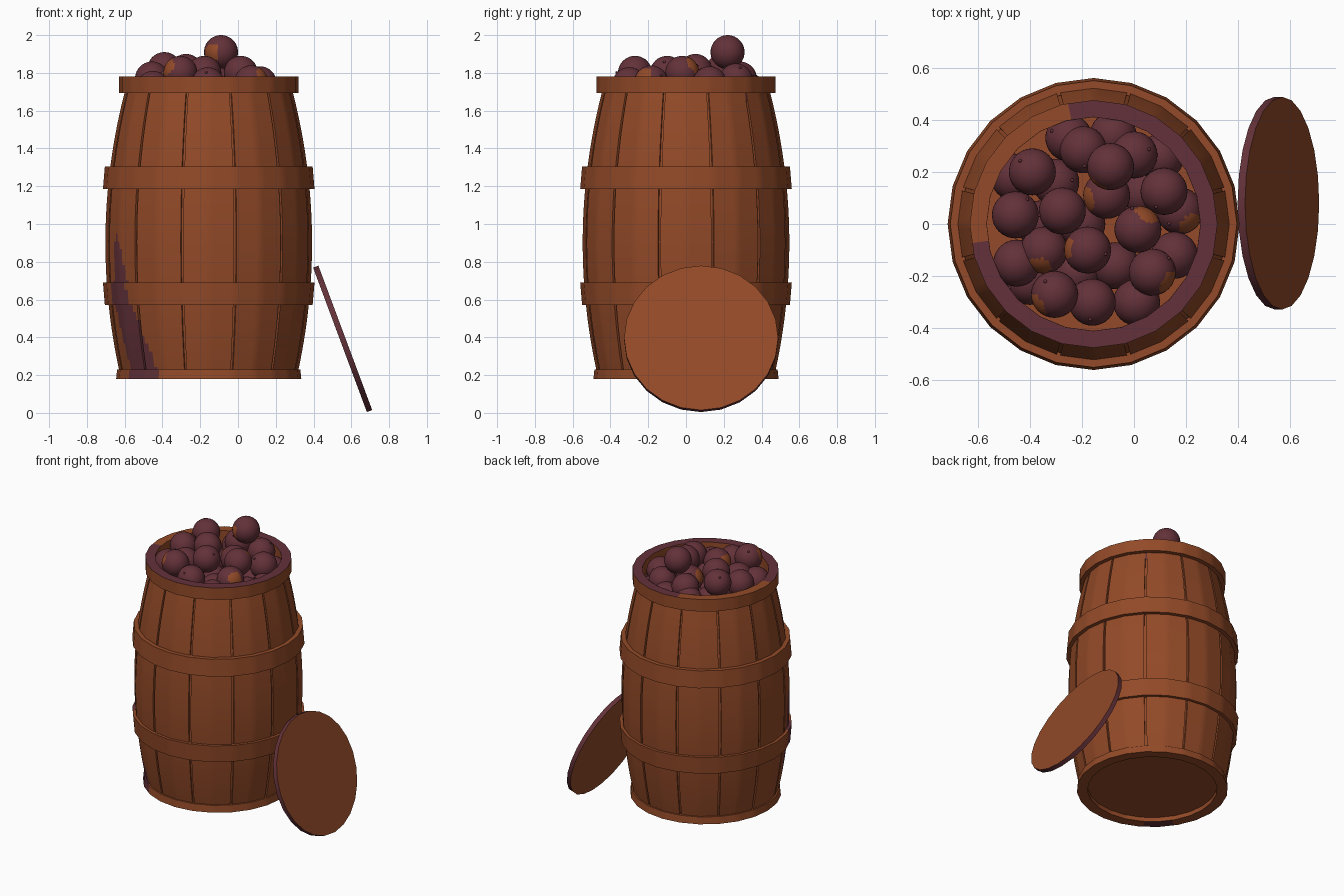
import bpy, bmesh, math
from mathutils import Vector, Matrix

if "Cube" in bpy.data.objects:
    bpy.data.objects.remove(bpy.data.objects["Cube"])

CX = -0.155          # barrel axis
SIDES = 24


def material(name, col):
    m = bpy.data.materials.new(name)
    m.diffuse_color = (*col, 1)
    m.use_nodes = True
    m.node_tree.nodes["Principled BSDF"].inputs["Base Color"].default_value = m.diffuse_color
    return m


BROWN = material("brown wood", (0.29, 0.068, 0.021))
PURPLE = material("dark purple", (0.125, 0.031, 0.041))


def finish(name, bm, rule=None, smooth=35):
    bmesh.ops.recalc_face_normals(bm, faces=bm.faces)
    if rule:
        bm.normal_update()
        for f in bm.faces:
            f.material_index = 1 if rule(f.calc_center_median(), f.normal) else 0
    me = bpy.data.meshes.new(name)
    bm.to_mesh(me)
    bm.free()
    me.materials.append(BROWN)
    me.materials.append(PURPLE)
    ob = bpy.data.objects.new(name, me)
    bpy.context.collection.objects.link(ob)
    bpy.ops.object.select_all(action='DESELECT')
    ob.select_set(True)
    bpy.context.view_layer.objects.active = ob
    bpy.ops.object.shade_smooth_by_angle(angle=math.radians(smooth))
    return ob


def poly(a):
    """Radius factor of a 24-sided polygon at angle a in degrees."""
    h = 180 / SIDES
    return math.cos(math.radians(h)) / math.cos(math.radians(a % (2 * h) - h))


def revolve(profile, columns, closed=True):
    """profile: (radius, z, groove weight); columns: (angle, groove depth)."""
    bm = bmesh.new()
    rows = []
    for a, d in columns:
        t = math.radians(a)
        row = []
        for r, z, w in profile:
            k = r * poly(a) - d * w
            row.append(bm.verts.new((CX + k * math.cos(t), k * math.sin(t), z)))
        rows.append(row)
    n = len(profile)
    for i, row in enumerate(rows):
        nxt = rows[(i + 1) % len(rows)]
        for j in range(n if closed else n - 1):
            k = (j + 1) % n
            bm.faces.new((row[j], nxt[j], nxt[k], row[k]))
    return bm


def lerp(x, x0, x1, y0, y1):
    return y0 + (y1 - y0) * (x - x0) / (x1 - x0)


def stain(c, n):
    """Purple patch running down the front left of the barrel."""
    if c.z > 0.95 or math.hypot(c.x - CX, c.y) < 0.42:
        return False
    phi = math.degrees(math.atan2(c.x - CX, -c.y))
    if c.z > 0.57:
        lo, hi = lerp(c.z, 0.57, 0.95, -70, -66), lerp(c.z, 0.57, 0.95, -49.5, -62)
    else:
        lo, hi = lerp(c.z, 0.2, 0.57, -59, -70), lerp(c.z, 0.2, 0.57, -33.7, -49.5)
    return lo < phi < hi


def rim_paint(c, n):
    """Rim top is purple except for a bare stretch at the back left."""
    a = math.degrees(math.atan2(c.y, c.x - CX)) % 360
    return n.z > 0.8 and not 101 < a < 188


# barrel body: bulged staves with narrow grooves between them
def bulge(z):
    return 0.547 - 0.16 * (z - 0.9) ** 2


cols = []
for s in range(12):
    a0 = 15 + 30 * s
    cols += [(a0 - 0.7, 0.013), (a0 + 0.7, 0.013), (a0 + 0.75, 0)]
    cols += [(a0 + 2.5 * i, 0) for i in range(1, 12)]
    cols += [(a0 + 29.25, 0)]
zs = [0.2 + 1.5 * i / 36 for i in range(37)]
prof = [(bulge(z), z, 1) for z in zs]
prof += [(bulge(z) - 0.035, z, 0) for z in (1.7, 1.6, 1.5)]
finish("barrel_staves", revolve(prof, cols, closed=False), stain)

# hoops and end rings
ring_cols = [(3 * i, 0) for i in range(120)]


def ring(name, outer0, outer1, inner, z0, z1, rule, steps=1):
    p = [(lerp(i, 0, steps, outer0, outer1), lerp(i, 0, steps, z0, z1), 0)
         for i in range(steps + 1)]
    p += [(inner, z1, 0), (inner, z0, 0)]
    finish(name, revolve(p, ring_cols), rule)


ring("lower_hoop", 0.55, 0.56, 0.515, 0.57, 0.69, stain, 3)
ring("upper_hoop", 0.56, 0.55, 0.51, 1.185, 1.305, None)
ring("top_rim", 0.475, 0.475, 0.41, 1.694, 1.78, rim_paint)
ring("bottom_rim", 0.49, 0.485, 0.42, 0.18, 0.23, stain, 2)


# discs: barrel bottom, inner floor and the loose lid
def disc(name, radius, depth, matrix, rule=None):
    bm = bmesh.new()
    bmesh.ops.create_cone(bm, cap_ends=True, segments=SIDES, radius1=radius,
                          radius2=radius, depth=depth, matrix=matrix)
    return finish(name, bm, rule)


disc("barrel_bottom", 0.45, 0.02, Matrix.Translation((CX, 0, 0.22)))
disc("inner_floor", 0.47, 0.02, Matrix.Translation((CX, 0, 1.5)))
axis = Vector((0.937, 0, 0.349)).normalized()
tilt = axis.to_track_quat('Z', 'Y').to_matrix().to_4x4()
disc("leaning_lid", 0.408, 0.03, Matrix.Translation((0.554, 0.08, 0.392)) @ tilt,
     lambda c, n: abs(n.dot(axis)) < 0.5)

# fruit: x, y, z, and an optional direction for a brown blush
L, R = (-0.8, -0.5, 0.35), (0.75, -0.45, 0.45)
fruit = [
    (-0.09, 0.22, 1.91, (-0.6, -0.8, 0)), (-0.39, 0.20, 1.82, None),
    (-0.195, 0.285, 1.77, None), (-0.455, 0.035, 1.77, None),
    (-0.275, 0.05, 1.81, None), (-0.105, 0.11, 1.74, (-0.9, -0.2, 0.4)),
    (0.015, -0.02, 1.80, (0.4, 0.7, 0.5)), (0.115, 0.125, 1.745, None),
    (0.0, 0.265, 1.76, None), (-0.25, 0.33, 1.71, None),
    (-0.08, 0.34, 1.70, None), (-0.45, -0.15, 1.72, None),
    (-0.345, -0.10, 1.74, (-0.2, -0.75, 0.6)), (-0.178, -0.10, 1.80, (-0.9, 0.1, 0.3)),
    (-0.305, -0.27, 1.80, L), (-0.16, -0.30, 1.74, None),
    (0.07, -0.185, 1.75, R), (0.155, -0.12, 1.67, None),
    (0.01, -0.30, 1.68, None), (0.10, 0.255, 1.66, None),
    (0.175, 0.05, 1.64, (0.5, -0.6, 0.6)), (-0.30, 0.16, 1.66, None),
    (-0.46, 0.18, 1.66, None), (-0.07, -0.16, 1.65, None),
    (-0.22, -0.19, 1.64, None), (-0.40, -0.22, 1.62, None),
    (0.03, 0.12, 1.61, None), (-0.20, 0.0, 1.62, None), (-0.36, 0.0, 1.60, None),
]
for i, (x, y, z, blush) in enumerate(fruit):
    pos = Vector((x, y, z))
    bm = bmesh.new()
    bmesh.ops.create_uvsphere(bm, u_segments=32, v_segments=20, radius=0.09,
                              matrix=Matrix.Translation(pos))
    # small stem nub, turned differently on each fruit
    a = i * 2.4
    nub = Vector((math.cos(a), math.sin(a), 0.6 + 0.5 * math.sin(i))).normalized()
    if i:
        bmesh.ops.create_icosphere(bm, subdivisions=1, radius=0.008,
                                   matrix=Matrix.Translation(pos + nub * 0.091))
    d = Vector(blush).normalized() if blush else None
    finish(f"fruit_{i + 1}", bm,
           lambda c, n: d is None or (c - pos).normalized().dot(d) < 0.86, 60)
